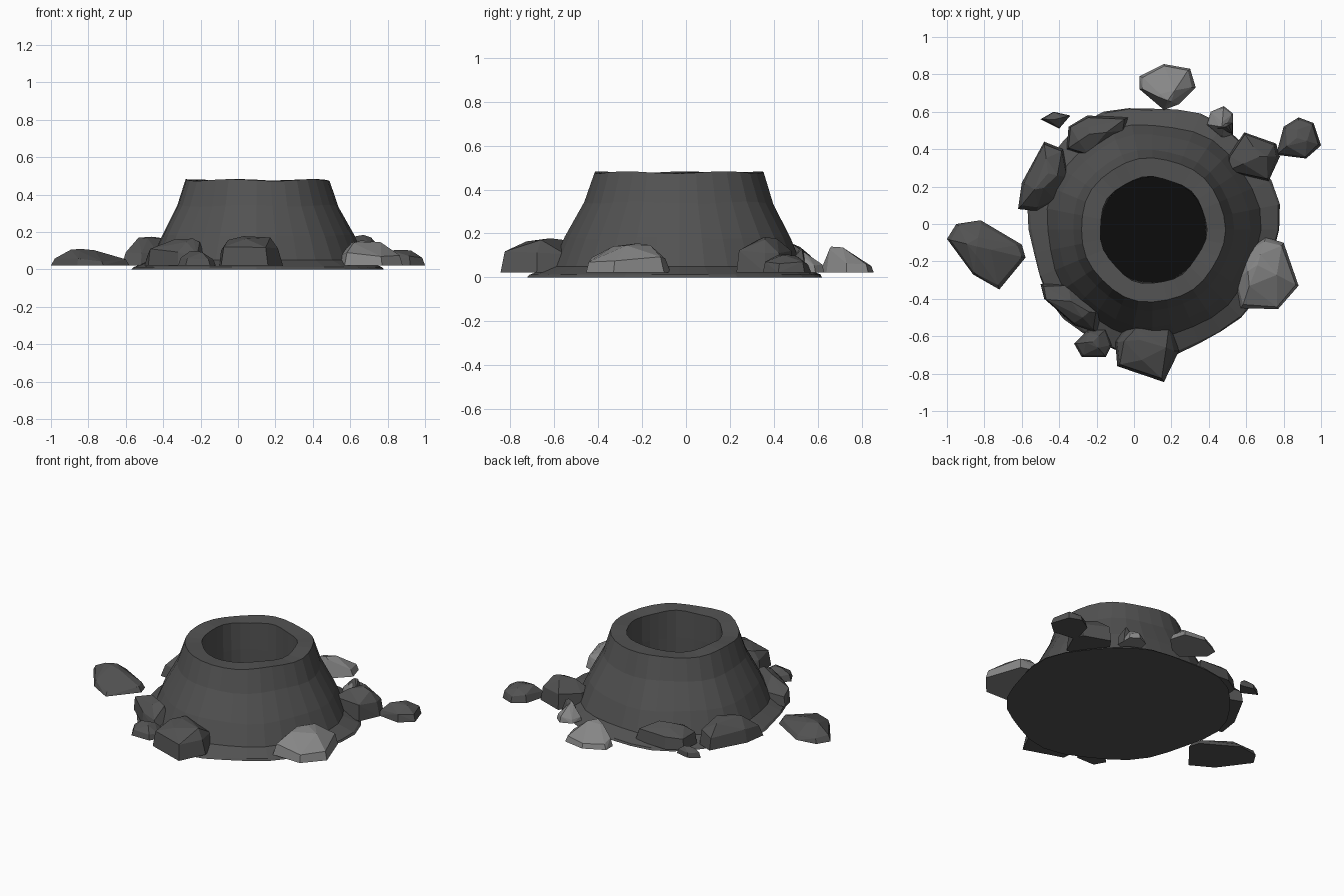
import bpy, bmesh, math, random
from mathutils import Vector

if "Cube" in bpy.data.objects:
    bpy.data.objects.remove(bpy.data.objects["Cube"])

random.seed(7)


def material(name, v):
    m = bpy.data.materials.new(name)
    m.diffuse_color = (v, v, v, 1)
    m.use_nodes = True
    m.node_tree.nodes["Principled BSDF"].inputs["Base Color"].default_value = m.diffuse_color
    return m


DARK = material("dark grey rock", 0.085)
LIGHT = material("light grey rock", 0.24)
BLACK = material("black pit", 0.0035)


def finish(name, bm, *mats):
    bmesh.ops.recalc_face_normals(bm, faces=bm.faces)
    me = bpy.data.meshes.new(name)
    bm.to_mesh(me)
    bm.free()
    for m in mats:
        me.materials.append(m)
    ob = bpy.data.objects.new(name, me)
    bpy.context.collection.objects.link(ob)
    return ob


# Crater: uneven lathe with outer skirt, cone wall, flat rim and inner shaft
N = 32
CX, CY = 0.1, -0.03
# radius, height, radial wobble
PROFILE = [(0.67, 0.0, 0.025), (0.66, 0.012, 0.025), (0.57, 0.05, 0.016),
           (0.515, 0.18, 0.012), (0.43, 0.34, 0.008), (0.385, 0.478, 0.007),
           (0.285, 0.475, 0.01), (0.282, 0.30, 0.005), (0.282, 0.02, 0.005)]
bm = bmesh.new()
rings = []
for k, (r, z, w) in enumerate(PROFILE):
    ring = []
    for i in range(N):
        a = 2 * math.pi * i / N
        rr = r + w * (math.sin(3 * a + 0.5) * 0.5 + math.sin(7 * a + k * 0.4) * 0.5)
        dz = 0.005 * math.sin(5 * a + k) if k in (3, 4, 5, 6) else 0
        ring.append(bm.verts.new((CX + rr * math.cos(a), CY + rr * math.sin(a), z + dz)))
    rings.append(ring)
for lo, hi in zip(rings, rings[1:]):
    for i in range(N):
        j = (i + 1) % N
        bm.faces.new((lo[i], lo[j], hi[j], hi[i]))
bm.faces.new(rings[0])
floor = bm.faces.new(rings[-1])
floor.material_index = 1
finish("crater", bm, DARK, BLACK)


# Boulder: hull over a ground outline, a bulging belt and a small tilted crown
def boulder(name, outline, peak, height, mat=DARK, crown=0.5, belt=0.5):
    bm = bmesh.new()
    c = sum((Vector(p) for p in outline), Vector((0, 0))) / len(outline)
    top = Vector(peak)
    for p in outline:
        p = Vector(p)
        bm.verts.new((*p, 0.022))
        b = c.lerp(p, 0.9 + random.uniform(-0.04, 0.04))
        bm.verts.new((*b, 0.022 + (height - 0.022) * (belt + random.uniform(-0.12, 0.12))))
    for p in outline[::2]:
        t = top.lerp(Vector(p), crown * random.uniform(0.75, 1.0))
        bm.verts.new((*t, height * random.uniform(0.88, 0.98)))
    bm.verts.new((*top, height))
    res = bmesh.ops.convex_hull(bm, input=bm.verts)
    loose = {v for v in res["geom_interior"] + res["geom_unused"]
             if isinstance(v, bmesh.types.BMVert)}
    bmesh.ops.delete(bm, geom=list(loose), context='VERTS')
    bmesh.ops.dissolve_limit(bm, angle_limit=math.radians(6), verts=bm.verts, edges=bm.edges)
    finish(name, bm, mat)


# Pale boulders
boulder("back_pale_boulder", [(0.03, 0.79), (0.16, 0.855), (0.3, 0.83), (0.33, 0.73),
        (0.24, 0.64), (0.16, 0.61), (0.03, 0.72)], (0.18, 0.66), 0.14, LIGHT, 0.35, 0.35)
boulder("back_pale_shard", [(0.39, 0.53), (0.41, 0.6), (0.48, 0.63), (0.53, 0.59),
        (0.53, 0.48), (0.47, 0.46)], (0.47, 0.52), 0.12, LIGHT, 0.25, 0.3)
boulder("right_pale_boulder", [(0.53, -0.3), (0.58, -0.15), (0.7, -0.07), (0.8, -0.1),
        (0.88, -0.33), (0.77, -0.455), (0.57, -0.45)], (0.66, -0.22), 0.155, LIGHT, 0.5, 0.45)

# Dark boulders
boulder("right_back_boulder", [(0.49, 0.28), (0.5, 0.36), (0.59, 0.49), (0.76, 0.43),
        (0.78, 0.36), (0.72, 0.23)], (0.67, 0.36), 0.185)
boulder("far_right_boulder", [(0.76, 0.37), (0.8, 0.52), (0.88, 0.57), (0.96, 0.54),
        (1.0, 0.42), (0.92, 0.35)], (0.87, 0.46), 0.105)
boulder("front_boulder", [(-0.1, -0.63), (-0.05, -0.55), (0.0, -0.53), (0.2, -0.54),
        (0.24, -0.68), (0.16, -0.845), (0.05, -0.8), (-0.09, -0.76)],
        (0.03, -0.62), 0.178, DARK, 0.7, 0.6)
boulder("front_left_stone", [(-0.32, -0.64), (-0.25, -0.57), (-0.15, -0.56),
        (-0.12, -0.65), (-0.15, -0.71), (-0.28, -0.71)], (-0.22, -0.63), 0.1)
boulder("front_left_slab", [(-0.5, -0.32), (-0.48, -0.4), (-0.32, -0.54), (-0.2, -0.58),
        (-0.16, -0.48), (-0.35, -0.32)], (-0.24, -0.47), 0.165)
boulder("left_boulder", [(-1.0, -0.08), (-0.95, 0.0), (-0.82, 0.02), (-0.6, -0.11),
        (-0.58, -0.18), (-0.72, -0.35), (-0.86, -0.27)], (-0.84, -0.12), 0.11, DARK, 0.35, 0.3)
boulder("left_back_boulder", [(-0.62, 0.08), (-0.6, 0.22), (-0.48, 0.44), (-0.38, 0.4),
        (-0.35, 0.25), (-0.42, 0.12), (-0.52, 0.07)], (-0.46, 0.27), 0.175)
boulder("back_left_boulder", [(-0.36, 0.4), (-0.35, 0.52), (-0.25, 0.58), (-0.03, 0.57),
        (-0.05, 0.5), (-0.25, 0.36)], (-0.24, 0.48), 0.155)
boulder("back_left_pebble", [(-0.5, 0.56), (-0.43, 0.6), (-0.34, 0.58), (-0.4, 0.51)],
        (-0.42, 0.56), 0.08)
boulder("back_right_pebble", [(0.44, 0.51), (0.47, 0.55), (0.53, 0.54), (0.53, 0.48)],
        (0.49, 0.52), 0.135)
